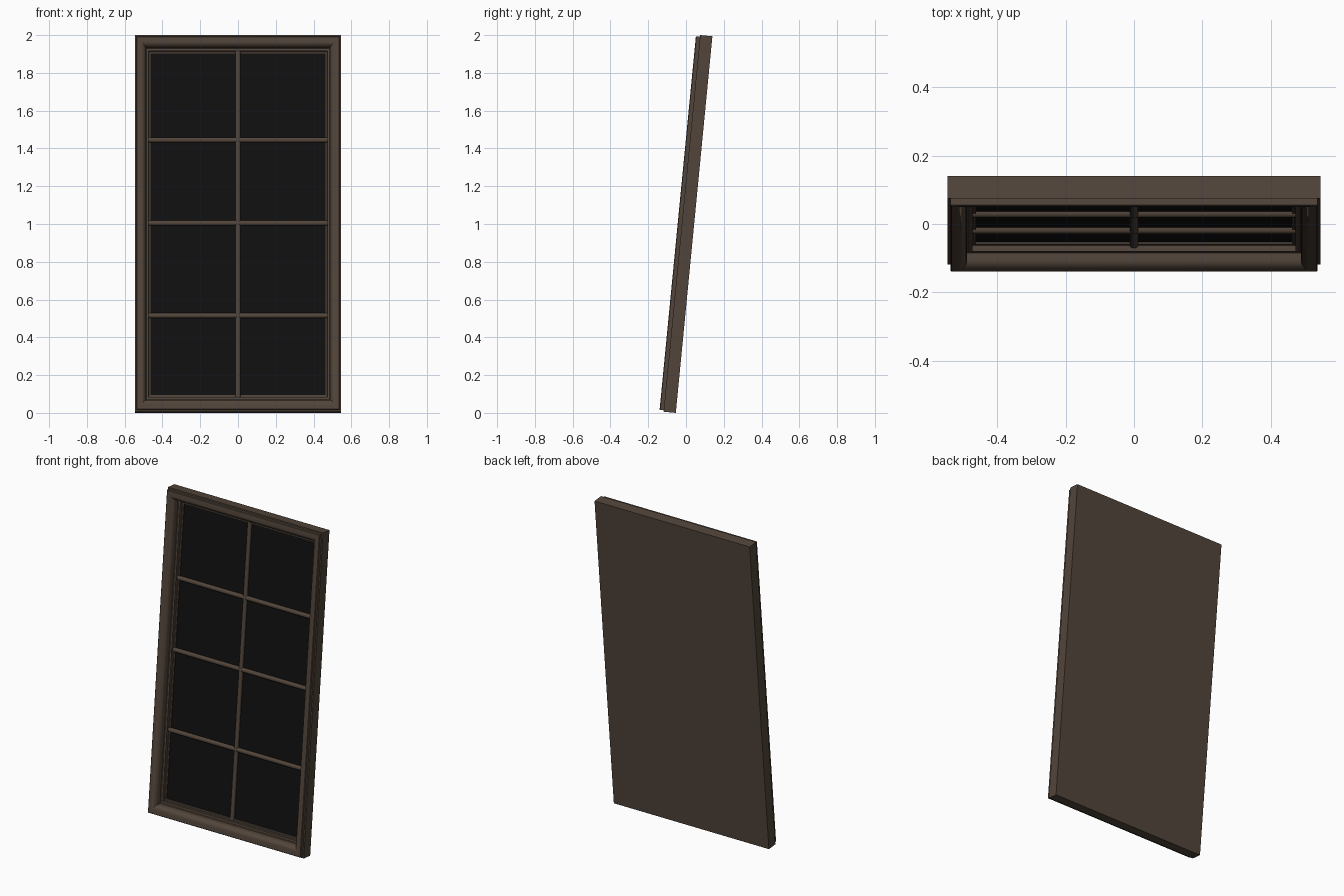
import bpy, bmesh, math
from mathutils import Matrix

if "Cube" in bpy.data.objects:
    bpy.data.objects.remove(bpy.data.objects["Cube"])

TILT = math.radians(5.55)
HALF_W, HALF_H, DEPTH = 0.545, 1.0016, 0.087
# local axes: x across, y depth (0 = front), z along the leaning height
LEAN = Matrix.Translation((0, -0.0437, 1.0053)) @ Matrix.Rotation(-TILT, 4, 'X')


def material(name, colour):
    m = bpy.data.materials.new(name)
    m.diffuse_color = (*colour, 1)
    m.use_nodes = True
    m.node_tree.nodes["Principled BSDF"].inputs["Base Color"].default_value = m.diffuse_color
    return m


WOOD = material("dark_brown_wood", (0.085, 0.060, 0.043))
GLASS = material("black_glass", (0.005, 0.005, 0.005))


def finish(name, bm, mat, smooth=True):
    bmesh.ops.recalc_face_normals(bm, faces=bm.faces[:])
    bm.transform(LEAN)
    me = bpy.data.meshes.new(name)
    bm.to_mesh(me)
    bm.free()
    me.materials.append(mat)
    ob = bpy.data.objects.new(name, me)
    bpy.context.collection.objects.link(ob)
    if smooth:
        bpy.ops.object.select_all(action='DESELECT')
        ob.select_set(True)
        bpy.context.view_layer.objects.active = ob
        bpy.ops.object.shade_smooth_by_angle(angle=math.radians(35))
    return ob


# Frame: mitred rectangular rings following a moulding profile (inset, depth)
profile = [(0, DEPTH), (0, 0.022), (0.008, 0.022), (0.008, 0.003), (0.011, 0)]
cx, cy, rx, ry = 0.026, 0.030, 0.031, 0.030
for i in range(9):  # rounded inner shoulder
    a = math.pi / 2 * i / 8
    profile.append((cx + rx * math.sin(a), cy - ry * math.cos(a)))
profile += [(0.057, 0.050), (0.060, 0.053), (0.072, 0.053), (0.072, 0.070),
            (0.075, 0.073), (0.083, 0.073), (0.083, 0.082)]
bm = bmesh.new()
rings = []
for inset, d in profile:
    w = HALF_W - inset
    h = HALF_H - inset * (1.12 if inset > 0.02 else 1)
    rings.append([bm.verts.new((sx * w, d, sz * h))
                  for sx, sz in ((-1, -1), (1, -1), (1, 1), (-1, 1))])
for a, b in zip(rings, rings[1:]):
    for i in range(4):
        j = (i + 1) % 4
        bm.faces.new((a[i], a[j], b[j], b[i]))
bm.faces.new(rings[0])   # back board
bm.faces.new(rings[-1])  # rebate floor behind the glass
finish("frame", bm, WOOD)

# Glass pane
bm = bmesh.new()
bmesh.ops.create_cube(bm, size=1, matrix=Matrix.Translation((0, 0.081, 0))
                      @ Matrix.Diagonal((0.926, 0.004, 1.82, 1)))
finish("glass_pane", bm, GLASS, False)


# Glazing bars: half-round section swept between two ends
def bar(name, half_len, centre, vertical, front):
    r = 0.0128
    section = [(-r, 0.0795)]
    for i in range(9):
        a = math.pi * i / 8
        section.append((-r * math.cos(a), front + 0.010 * (1 - math.sin(a))))
    section.append((r, 0.0795))
    bm = bmesh.new()
    ends = []
    for s in (-half_len, half_len):
        ends.append([bm.verts.new((t, d, s) if vertical else (s, d, centre + t))
                     for t, d in section])
    n = len(section)
    for i in range(n):
        j = (i + 1) % n
        bm.faces.new((ends[0][i], ends[0][j], ends[1][j], ends[1][i]))
    bm.faces.new(ends[0])
    bm.faces.new(ends[1])
    finish(name, bm, WOOD)


bar("vertical_bar", 0.920, 0, True, 0.0625)
for k, z in enumerate((0.515, 1.005, 1.445)):
    bar(f"horizontal_bar_{k + 1}", 0.474, (z - 0.998) / math.cos(TILT), False, 0.062)
